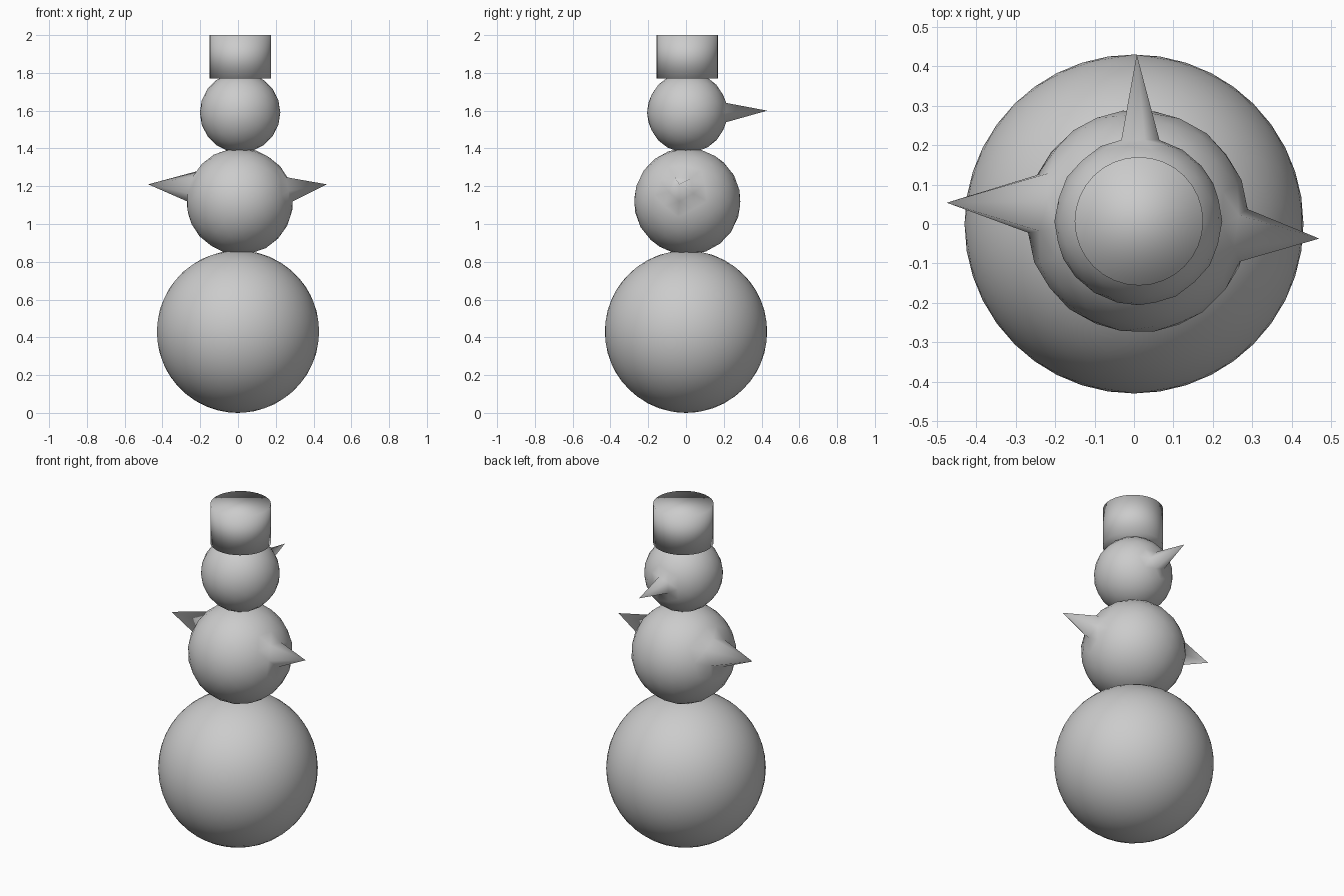
import bpy
import bmesh
from math import cos, sin, radians
from mathutils import Matrix, Vector

cube = bpy.data.objects.get("Cube")
if cube:
    bpy.data.objects.remove(cube)

# One plain grey for the whole figure
GREY = (0.6, 0.6, 0.6, 1)
grey = bpy.data.materials.new("plain_grey")
grey.use_nodes = True
grey.diffuse_color = GREY
grey.node_tree.nodes["Principled BSDF"].inputs["Base Color"].default_value = GREY


def finish(bm, name, centre):
    """Turn the bmesh into a fully smooth-shaded object."""
    for face in bm.faces:
        face.smooth = True
    mesh = bpy.data.meshes.new(name)
    bm.to_mesh(mesh)
    bm.free()
    mesh.materials.append(grey)
    obj = bpy.data.objects.new(name, mesh)
    obj.location = centre
    bpy.context.collection.objects.link(obj)
    return obj


def frame(a, b):
    """Orthonormal axes from two directions."""
    a = a.normalized()
    n = a.cross(b).normalized()
    return Matrix((a, n, n.cross(a))).transposed()


def ball(name, centre, radius, detail, turn=None, spikes=()):
    """Geodesic ball; each spike pulls the nearest vertex out to a tip."""
    bm = bmesh.new()
    bmesh.ops.create_icosphere(bm, subdivisions=detail, radius=radius)
    if turn:
        bmesh.ops.rotate(bm, verts=bm.verts, cent=(0, 0, 0), matrix=turn)
    for direction, tip in spikes:
        vert = max(bm.verts, key=lambda v: v.co.dot(direction))
        vert.co = Vector(tip) - Vector(centre)
    return finish(bm, name, centre)


# Base ball
ball("lower_body", (0, 0, 0.43), 0.43, 4)

# Middle ball, turned so that vertices sit where the two arms grow
pole = Vector((0, 0, 1))
lower_corner = Vector((0.7236, 0.5257, -0.4472))
left_dir = Vector((0.96, -0.12, 0.25))
right_dir = Vector((-0.96, 0.17, 0.25))
turn = frame(left_dir, right_dir) @ frame(pole, lower_corner - pole).transposed()
ball("middle_body_with_arms", (0.01, 0.007, 1.12), 0.283, 3, turn,
     [(left_dir, (0.47, -0.037, 1.21)), (right_dir, (-0.475, 0.054, 1.21))])

# Head with a pointed nose
ball("head_with_nose", (0.011, 0.007, 1.59), 0.213, 3,
     Matrix.Rotation(radians(-90), 3, 'X'),
     [(Vector((0, 1, 0)), (0.007, 0.43, 1.6))])

# Hat: closed cylinder
bm = bmesh.new()
bmesh.ops.create_cone(bm, cap_ends=True, segments=32, radius1=0.163,
                      radius2=0.163, depth=0.23)
finish(bm, "hat", (0.0125, 0.007, 1.885))
